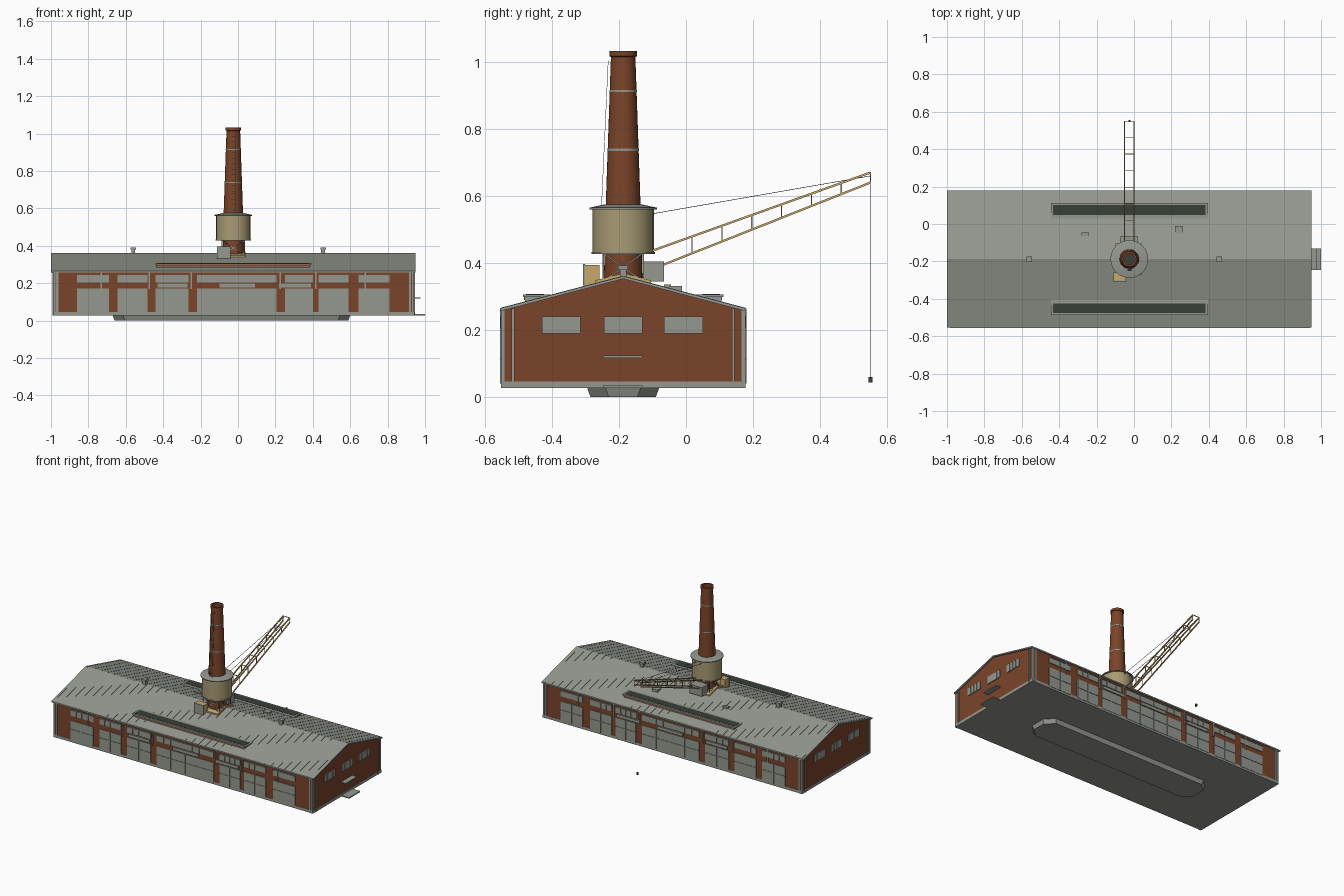
import bpy, bmesh, math
from mathutils import Vector, Matrix

if "Cube" in bpy.data.objects:
    bpy.data.objects.remove(bpy.data.objects["Cube"])


def material(name, hexcode):
    rgb = [int(hexcode[i:i + 2], 16) / 255 for i in (0, 2, 4)]
    col = [c / 12.92 if c < 0.04045 else ((c + 0.055) / 1.055) ** 2.4 for c in rgb] + [1]
    m = bpy.data.materials.new(name)
    m.use_nodes = True
    m.diffuse_color = col
    m.node_tree.nodes["Principled BSDF"].inputs["Base Color"].default_value = col
    return m


BRICK = material("brick", "7B4429")
GREY = material("pale_grey", "959990")
DARK = material("dark_grey", "374038")
TANK = material("tank_khaki", "A89B74")
TAN = material("crane_tan", "C8A96C")

MID = -0.1875            # ridge line
FRONT, BACK = -0.547, 0.172
LEFT, RIGHT = -0.985, 0.94
RIDGE, EAVE = 0.353, 0.259
BASE = 0.027
CX = -0.025              # chimney centre


def finish(name, bm, mat, smooth=False):
    bmesh.ops.recalc_face_normals(bm, faces=bm.faces)
    me = bpy.data.meshes.new(name)
    bm.to_mesh(me)
    bm.free()
    me.materials.append(mat)
    ob = bpy.data.objects.new(name, me)
    bpy.context.collection.objects.link(ob)
    if smooth:
        bpy.ops.object.select_all(action='DESELECT')
        ob.select_set(True)
        bpy.context.view_layer.objects.active = ob
        bpy.ops.object.shade_smooth_by_angle(angle=math.radians(35))
    return ob


def boxes(name, mat, items, mirror=False):
    """Boxes as (x0, x1, y0, y1, z0, z1), optionally mirrored across the ridge."""
    bm = bmesh.new()
    items = list(items)
    if mirror:
        items += [(a, b, 2 * MID - d, 2 * MID - c, e, f) for a, b, c, d, e, f in items]
    for a, b, c, d, e, f in items:
        mx = Matrix.Translation(((a + b) / 2, (c + d) / 2, (e + f) / 2)) @ Matrix.Diagonal((b - a, d - c, f - e, 1))
        bmesh.ops.create_cube(bm, size=1, matrix=mx)
    return finish(name, bm, mat)


def beams(name, mat, pairs, r=0.003, sides=4):
    bm = bmesh.new()
    for a, b in pairs:
        a, b = Vector(a), Vector(b)
        d = b - a
        mx = Matrix.Translation((a + b) / 2) @ d.to_track_quat('Z', 'Y').to_matrix().to_4x4() \
            @ Matrix.Rotation(math.pi / 4, 4, 'Z')
        bmesh.ops.create_cone(bm, cap_ends=True, segments=sides, radius1=r, radius2=r, depth=d.length, matrix=mx)
    return finish(name, bm, mat)


def lathe(name, mat, profile, sides=32):
    bm = bmesh.new()
    rings = []
    for r, z in profile:
        rings.append([bm.verts.new((CX + r * math.cos(2 * math.pi * i / sides),
                                    MID + r * math.sin(2 * math.pi * i / sides), z)) for i in range(sides)])
    for lo, hi in zip(rings, rings[1:]):
        for i in range(sides):
            j = (i + 1) % sides
            bm.faces.new((lo[i], lo[j], hi[j], hi[i]))
    bm.faces.new(rings[0])
    bm.faces.new(rings[-1])
    return finish(name, bm, mat, True)


def prism(name, mat, outline, x0, x1):
    """Extrude a (y, z) outline along x."""
    bm = bmesh.new()
    face = bm.faces.new([bm.verts.new((x0, y, z)) for y, z in outline])
    ext = bmesh.ops.extrude_face_region(bm, geom=[face])
    bmesh.ops.translate(bm, vec=(x1 - x0, 0, 0), verts=[v for v in ext["geom"] if isinstance(v, bmesh.types.BMVert)])
    return finish(name, bm, mat)


def roof_z(y):
    return RIDGE + 0.008 - abs(y - MID) * (RIDGE - EAVE) / (MID - FRONT)


# Main hall, plinth and floor
prism("brick_hall", BRICK, [(FRONT, BASE + 0.002), (BACK, BASE + 0.002), (BACK, EAVE), (MID, RIDGE), (FRONT, EAVE)], LEFT, RIGHT)
boxes("floor_slab", GREY, [(LEFT, RIGHT, FRONT, BACK, BASE, BASE + 0.004)])
boxes("plinth_long", GREY, [(LEFT - 0.003, RIGHT + 0.003, FRONT - 0.003, FRONT, BASE, 0.046)], True)
boxes("plinth_ends", GREY, [(x - 0.003, x + 0.003, FRONT, BACK, BASE, 0.046) for x in (LEFT, RIGHT)])

# Gabled roof with standing seams
ye = FRONT - 0.006
yb = 2 * MID - ye
prism("roof", GREY, [(ye, roof_z(ye) - 0.009), (MID, RIDGE), (yb, roof_z(yb) - 0.009),
                     (yb, roof_z(yb)), (MID, RIDGE + 0.008), (ye, roof_z(ye))], -1.0, 0.95)
seams = []
for i in range(40):
    x = -0.985 + i * 0.049
    seams += [((x, y, roof_z(y)), (x, MID, RIDGE + 0.008)) for y in (ye, yb)]
beams("roof_seams", GREY, seams, 0.0015)
boxes("gutter", GREY, [(LEFT, RIGHT, ye - 0.002, ye + 0.004, 0.256, 0.265)], True)

# Corner posts and downpipes
boxes("corner_posts", GREY, [(x, x + 0.012, FRONT - 0.005, FRONT + 0.006, BASE, EAVE)
                             for x in (LEFT - 0.002, LEFT + 0.013, RIGHT - 0.026, RIGHT - 0.011)], True)
boxes("end_posts", GREY, [(x - 0.006, x + 0.006, FRONT + 0.027, FRONT + 0.035, BASE, EAVE + 0.006) for x in (LEFT, RIGHT)], True)
boxes("downpipes", GREY, [(x - 0.004, x + 0.004, FRONT - 0.008, FRONT, 0.17, EAVE)
                          for x in (-0.73, -0.475, -0.25, 0.225, 0.415, 0.68)], True)

# Loading doors and strip windows on both long sides
bays = [(-0.86, -0.69, 2), (-0.645, -0.485, 2), (-0.44, -0.265, 2), (-0.22, 0.205, 4),
        (0.25, 0.40, 2), (0.43, 0.59, 2), (0.645, 0.81, 2)]
doors, door_rails, windows, bars = [], [], [], []
for a, b, leaves in bays:
    doors.append((a, b, FRONT - 0.005, FRONT, 0.04, 0.172))
    door_rails.append((a, b, FRONT - 0.008, FRONT - 0.002, 0.111, 0.115))
    for k in range(1, leaves):
        x = a + (b - a) * k / leaves
        door_rails.append((x - 0.002, x + 0.002, FRONT - 0.008, FRONT - 0.002, 0.04, 0.172))
    windows.append((a, b, FRONT - 0.004, FRONT, 0.204, 0.24))
    for k in range(1, leaves * 2):
        x = a + (b - a) * k / (leaves * 2)
        bars.append((x - 0.001, x + 0.001, FRONT - 0.007, FRONT - 0.002, 0.204, 0.24))
    bars.append((a, b, FRONT - 0.008, FRONT, 0.24, 0.244))
boxes("loading_doors", GREY, doors, True)
boxes("door_rails", GREY, door_rails, True)
boxes("strip_windows", GREY, windows, True)
boxes("window_bars", GREY, bars, True)
boxes("door_awnings", GREY, [(a, b, FRONT - 0.008, FRONT, 0.178, 0.198)
                             for a, b in ((-0.43, -0.27), (-0.1, 0.09), (0.22, 0.39))], True)

# Gable windows, end canopy and step
end_windows, end_bars = [], []
for x in (LEFT, RIGHT):
    for y in (-0.43, -0.245, -0.065):
        end_windows.append((x - 0.005, x + 0.005, y, y + 0.115, 0.19, 0.24))
        end_bars += [(x - 0.007, x + 0.007, y + k * 0.115 / 4 - 0.001, y + k * 0.115 / 4 + 0.001, 0.19, 0.24)
                     for k in (1, 2, 3)]
boxes("end_windows", GREY, end_windows)
boxes("end_window_bars", GREY, end_bars)
boxes("end_canopy_and_step", GREY, [(RIGHT, 0.975, -0.247, -0.13, 0.117, 0.124), (RIGHT, 1.0, -0.247, -0.13, BASE, 0.034)])

# Foundation keel with chamfered ends
bm = bmesh.new()
rings = []
for inset, z in ((0.01, 0), (0, BASE + 0.001)):
    x0, x1, y0, y1, c = -0.67 + inset, 0.6 - inset, -0.295 + inset, -0.08 - inset, 0.055
    rings.append([bm.verts.new((x, y, z)) for x, y in (
        (x0 + c, y0), (x1 - c, y0), (x1, y0 + c), (x1, y1 - c),
        (x1 - c, y1), (x0 + c, y1), (x0, y1 - c), (x0, y0 + c))])
for i in range(8):
    j = (i + 1) % 8
    bm.faces.new((rings[0][i], rings[0][j], rings[1][j], rings[1][i]))
bm.faces.new(rings[0])
bm.faces.new(rings[1])
finish("foundation_keel", bm, GREY)

# Long roof lights
sx0, sx1, sy0, sy1 = -0.445, 0.395, -0.487, -0.405
boxes("skylight_base", GREY, [(sx0 + 0.01, sx1 - 0.01, sy0 + 0.006, sy1, 0.265, 0.3)], True)
boxes("skylight_brick_course", BRICK, [(sx0 + 0.01, sx1 - 0.01, sy0 + 0.004, sy0 + 0.01, 0.29, 0.299)], True)
boxes("skylight_frame", GREY, [(sx0, sx1, sy0, sy1, 0.299, 0.306)], True)
boxes("skylight_glass", DARK, [(sx0 + 0.012, sx1 - 0.012, sy0 + 0.01, -0.424, 0.3, 0.3075)], True)

# Ridge vents and roof hatches
boxes("ridge_vents", GREY, [(x - s, x + s, MID - s, MID + s, a, b) for x in (-0.56, 0.455)
                            for s, a, b in ((0.01, 0.35, 0.381), (0.015, 0.379, 0.392))])
boxes("roof_hatches", GREY, [(0.22, 0.262, -0.05, -0.012, 0.305, 0.331), (-0.28, -0.24, -0.065, -0.045, 0.305, 0.336)])

# Chimney with open flue, bands and ladder
lathe("chimney", BRICK, [(0.058, 0.33), (0.052, 0.57), (0.0365, 1.015), (0.041, 1.017), (0.041, 1.032),
                         (0.03, 1.032), (0.03, 1.0)])
lathe("flue_floor", DARK, [(0.029, 1.0), (0.029, 1.006)])
for i, (z, r) in enumerate(((0.738, 0.047), (0.914, 0.041))):
    lathe("chimney_band_%d" % (i + 1), GREY, [(r, z - 0.003), (r, z + 0.003)])
ladder = [((CX + s, -0.252, 0.57), (CX + s, -0.232, 1.005)) for s in (-0.01, 0.01)]
for k in range(30):
    t = k / 29
    y, z = -0.252 + 0.02 * t, 0.575 + 0.425 * t
    ladder.append(((CX - 0.01, y, z), (CX + 0.01, y, z)))
beams("chimney_ladder", GREY, ladder, 0.001)

# Water tank on cross-braced legs
lathe("water_tank", TANK, [(0.092, 0.432), (0.092, 0.562)], 24)
lathe("tank_lid", GREY, [(0.101, 0.56), (0.101, 0.565), (0.06, 0.574), (0.05, 0.574)], 24)
lathe("tank_floor", GREY, [(0.095, 0.427), (0.095, 0.433)], 24)
corners = [(CX + a * 0.06, MID + b * 0.06) for a, b in ((1, 1), (-1, 1), (-1, -1), (1, -1))]
struts = []
for p, q in zip(corners, corners[1:] + corners[:1]):
    struts += [((*a, 0.345), (*b, 0.43)) for a, b in ((p, p), (p, q), (q, p))]
beams("tank_struts", GREY, struts, 0.003)

# Crane base over the ridge, cabin and winch
ends = (-0.272, MID, -0.105)
prism("crane_base", TAN, [(y, roof_z(y) - 0.004) for y in ends] + [(y, roof_z(y) + 0.009) for y in reversed(ends)],
      -0.1, 0.04)
boxes("crane_cabin", TAN, [(-0.11, -0.042, -0.303, -0.258, 0.325, 0.394)])
boxes("cabin_front", GREY, [(-0.112, -0.04, -0.308, -0.302, 0.333, 0.397)])
boxes("winch_housing", GREY, [(-0.073, 0.018, -0.13, -0.065, 0.345, 0.405)])

# Lattice boom
boom = []
for x in (-0.05, 0.0):
    boom += [((x, -0.1, 0.437), (x, 0.55, 0.67)), ((x, -0.075, 0.392), (x, 0.55, 0.64))]
beams("boom_chords", TAN, boom, 0.0045)
lattice = []
for y in (0.018, 0.107, 0.196, 0.285, 0.374, 0.463, 0.55):
    top, low = 0.67 - (0.55 - y) * 0.358, 0.64 - (0.55 - y) * 0.397
    lattice += [((x, y, low), (x, y, top)) for x in (-0.05, 0.0)]
    lattice.append(((-0.05, y, top), (0.0, y, top)))
beams("boom_lattice", TAN, lattice, 0.0025)

# Stay cables, hoist rope and hook block
beams("stay_cables", DARK, [((x, -0.1, 0.547), (x, 0.55, 0.66)) for x in (-0.045, -0.005)], 0.0012)
beams("hoist_rope", DARK, [((CX, 0.55, 0.67), (CX, 0.55, 0.055))], 0.001)
boxes("hook_block", DARK, [(CX - 0.005, CX + 0.005, 0.545, 0.556, 0.044, 0.06)])
